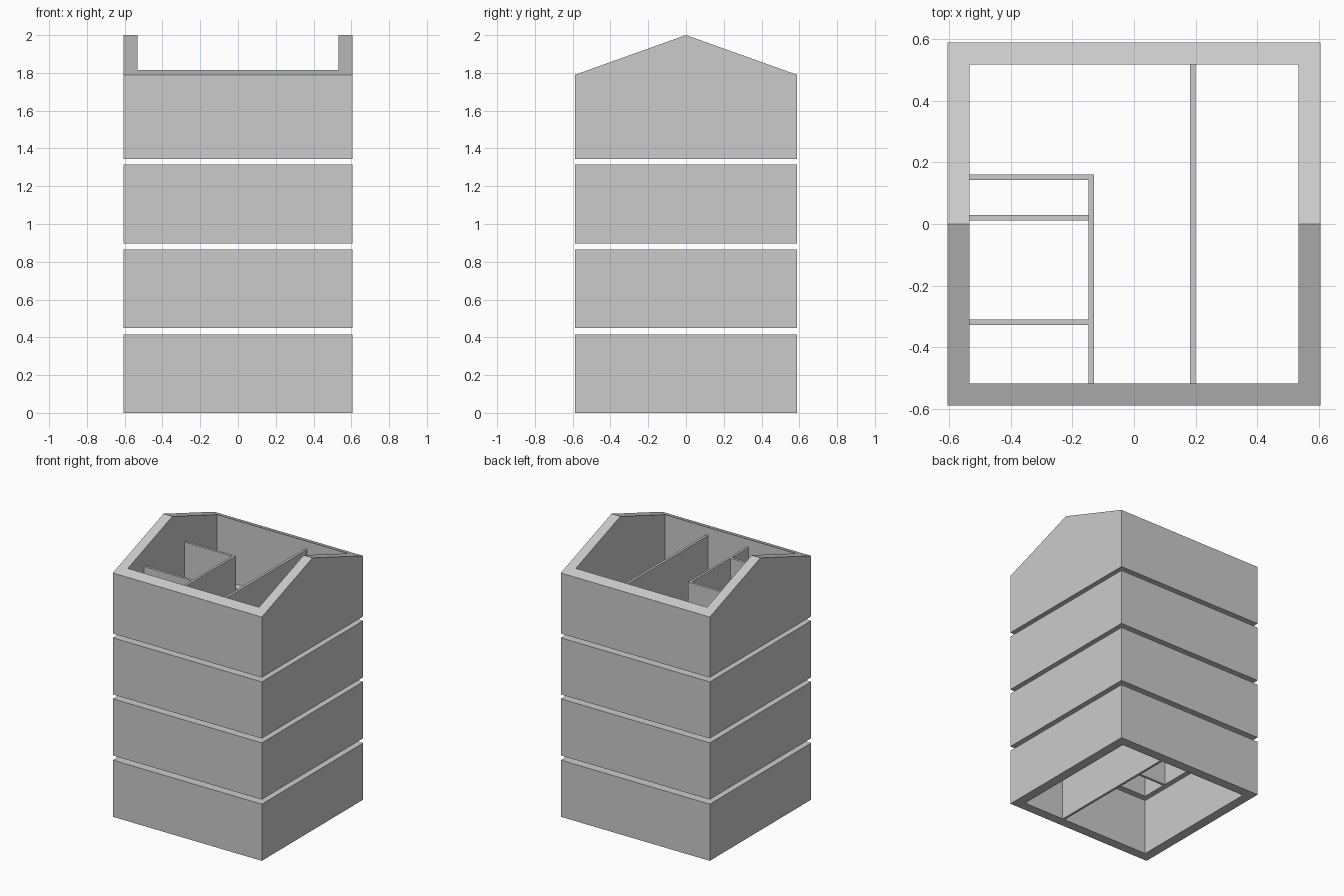
import bpy, bmesh

if "Cube" in bpy.data.objects:
    bpy.data.objects.remove(bpy.data.objects["Cube"])

OX, OY = 0.605, 0.588      # outer half sizes
IX, IY = 0.533, 0.517      # inner half sizes
H = 0.412                  # storey and partition height
EAVES, RIDGE = 1.79, 2.0


def finish(name, bm):
    bmesh.ops.recalc_face_normals(bm, faces=bm.faces)
    me = bpy.data.meshes.new(name)
    bm.to_mesh(me)
    bm.free()
    ob = bpy.data.objects.new(name, me)
    bpy.context.collection.objects.link(ob)
    return ob


def wall_ring(name, z0, top, gable=False):
    """Closed outer wall ring; top(y) gives the height of the wall crown."""
    def outline(x, y):
        if gable:
            return [(-x, -y), (x, -y), (x, 0), (x, y), (-x, y), (-x, 0)]
        return [(-x, -y), (x, -y), (x, y), (-x, y)]
    bm = bmesh.new()
    loops = []
    for x, y in ((OX, OY), (IX, IY)):
        pts = outline(x, y)
        loops.append([bm.verts.new((px, py, z0)) for px, py in pts])
        loops.append([bm.verts.new((px, py, top(py))) for px, py in pts])
    ob, ot, ib, it = loops
    n = len(ob)
    for a, b in ((ob, ot), (ot, it), (it, ib), (ib, ob)):
        for i in range(n):
            j = (i + 1) % n
            bm.faces.new((a[i], a[j], b[j], b[i]))
    return finish(name, bm)


def partition(name, x0, x1, y0, y1, z0):
    bm = bmesh.new()
    bmesh.ops.create_cube(bm, size=1)
    for v in bm.verts:
        v.co = (x1 if v.co.x > 0 else x0,
                y1 if v.co.y > 0 else y0,
                z0 + (H if v.co.z > 0 else 0))
    return finish(name, bm)


# each storey: name, base height, y of cross partitions, end of the hall wall
storeys = [
    ("ground", 0.0, [], None),
    ("first", 0.45, [-0.318, 0.02], 0.029),
    ("second", 0.898, [-0.318, 0.02], 0.029),
    ("attic", 1.345, [-0.318, 0.151], 0.16),
]

for name, z, crosses, hall_end in storeys:
    # outer walls, gabled on the attic
    if name == "attic":
        wall_ring(name + "_walls", z,
                  lambda y: RIDGE - (RIDGE - EAVES) * abs(y) / OY, True)
    else:
        wall_ring(name + "_walls", z, lambda y, z=z: z + H + 0.004)
    # long partition running front to back
    partition(name + "_long_partition", 0.182, 0.2, -IY, IY, z)
    # hall wall and the small rooms on the left
    if hall_end is not None:
        partition(name + "_hall_partition", -0.147, -0.13, -IY, hall_end, z)
    for i, y in enumerate(crosses):
        partition(f"{name}_cross_partition_{i + 1}", -IX, -0.147,
                  y - 0.009, y + 0.009, z)
